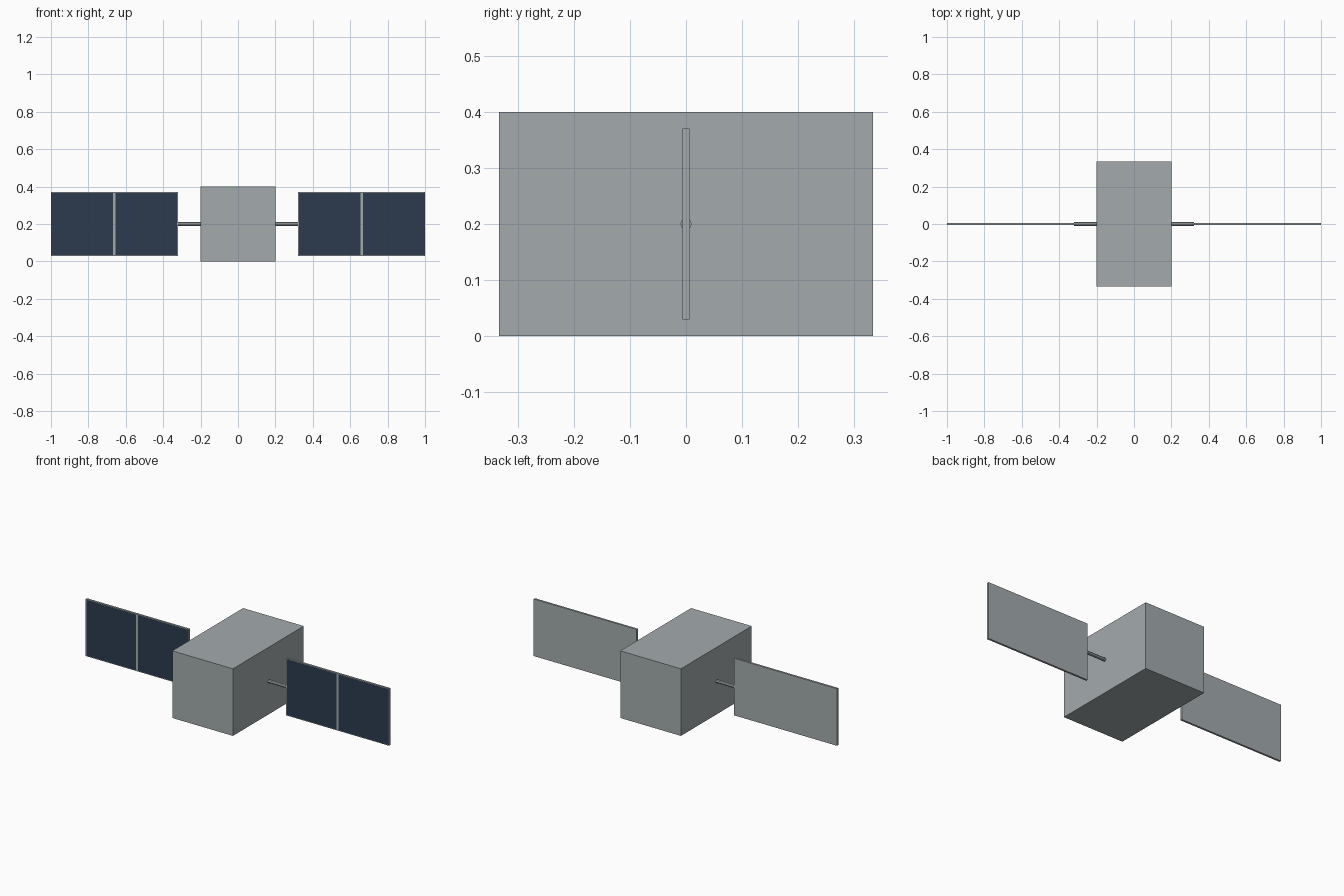
import bpy
import bmesh
from math import radians
from mathutils import Matrix, Vector

cube = bpy.data.objects.get("Cube")
if cube:
    bpy.data.objects.remove(cube, do_unlink=True)


def make_material(name, rgb):
    mat = bpy.data.materials.new(name)
    mat.use_nodes = True
    colour = (*rgb, 1)
    mat.diffuse_color = colour
    mat.node_tree.nodes["Principled BSDF"].inputs["Base Color"].default_value = colour
    return mat


GREY = make_material("light grey metal", (0.37, 0.41, 0.42))
NAVY = make_material("navy solar cell", (0.025, 0.042, 0.078))

MID_Z = 0.2


def finish(bm, name, materials):
    bmesh.ops.recalc_face_normals(bm, faces=bm.faces)
    mesh = bpy.data.meshes.new(name)
    bm.to_mesh(mesh)
    bm.free()
    for mat in materials:
        mesh.materials.append(mat)
    obj = bpy.data.objects.new(name, mesh)
    bpy.context.collection.objects.link(obj)
    return obj


def box(size, centre):
    bm = bmesh.new()
    matrix = Matrix.Translation(centre) @ Matrix.Diagonal((*size, 1))
    bmesh.ops.create_cube(bm, size=1, matrix=matrix)
    return bm


def cut(bm, point, normal):
    geom = bm.verts[:] + bm.edges[:] + bm.faces[:]
    bmesh.ops.bisect_plane(bm, geom=geom, plane_co=point, plane_no=normal)


# Main body
finish(box((0.4, 0.667, 0.4), (0, 0, MID_Z)), "body", [GREY])

INNER, OUTER = 0.322, 1.0
WIDTH, HEIGHT, THICK = OUTER - INNER, 0.34, 0.012
BORDER, GAP = 0.004, 0.014

for side, label in ((1, "left"), (-1, "right")):
    # Boom from the body to the panel
    bm = bmesh.new()
    length = INNER - 0.19
    matrix = (Matrix.Translation((side * (0.19 + length / 2), 0, MID_Z))
              @ Matrix.Rotation(radians(90), 4, "Y"))
    bmesh.ops.create_cone(bm, cap_ends=True, segments=8, radius1=0.01,
                          radius2=0.01, depth=length, matrix=matrix)
    finish(bm, label + "_boom", [GREY])

    # Solar panel, cut into a frame and two cells
    centre = Vector((side * (INNER + OUTER) / 2, 0, MID_Z))
    bm = box((WIDTH, THICK, HEIGHT), centre)
    for sign in (-1, 1):
        for dx in (WIDTH / 2 - BORDER, GAP / 2):
            cut(bm, centre + Vector((sign * dx, 0, 0)), (1, 0, 0))
        cut(bm, centre + Vector((0, 0, sign * (HEIGHT / 2 - BORDER))), (0, 0, 1))

    # Front faces inside the frame are cells
    bm.normal_update()
    for face in bm.faces:
        offset = face.calc_center_median() - centre
        in_cell = (GAP / 2 < abs(offset.x) < WIDTH / 2 - BORDER
                   and abs(offset.z) < HEIGHT / 2 - BORDER)
        face.material_index = int(face.normal.y < -0.5 and in_cell)
    finish(bm, label + "_solar_panel", [GREY, NAVY])
